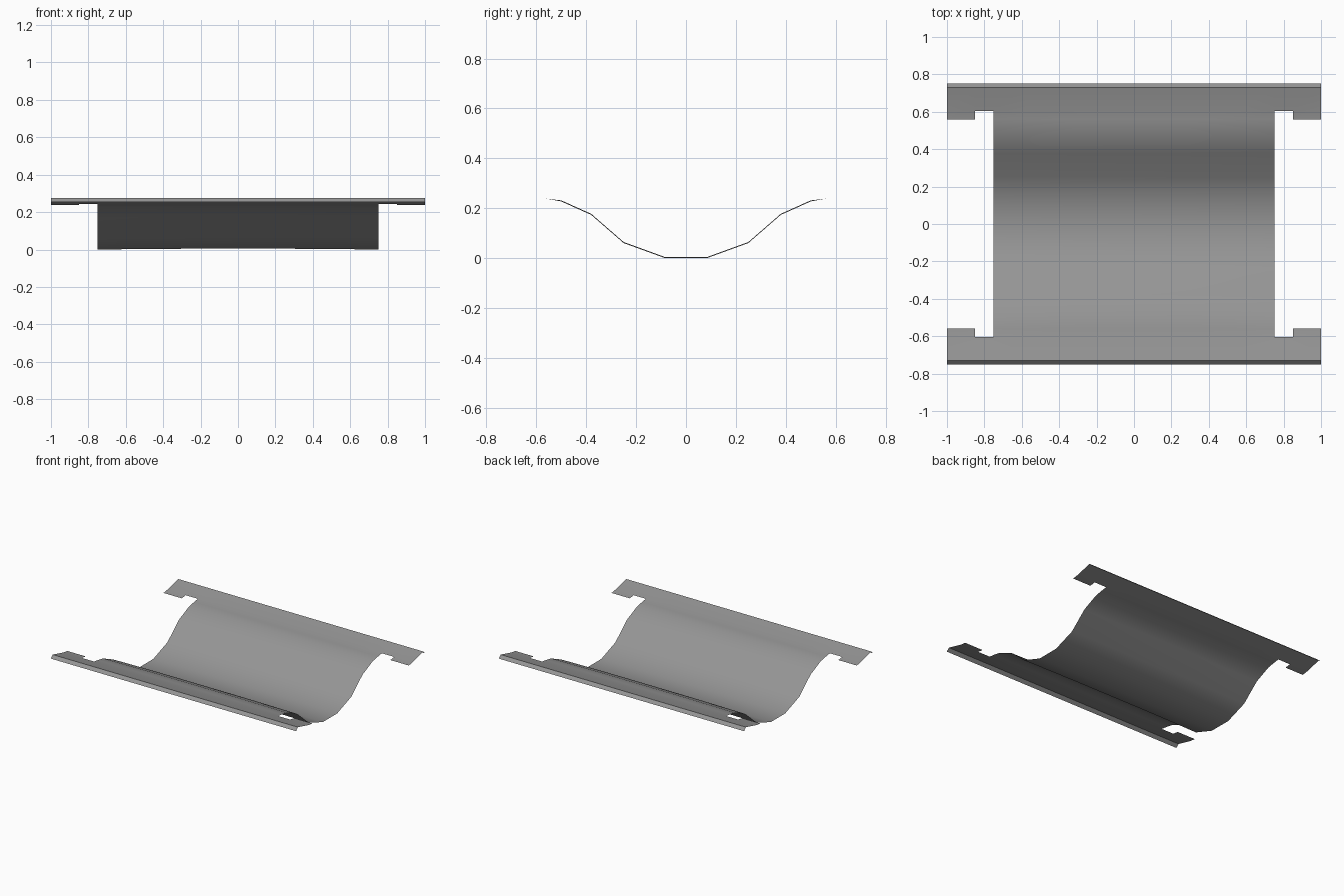
import bpy
import bmesh
import math

cube = bpy.data.objects.get("Cube")
if cube:
    bpy.data.objects.remove(cube, do_unlink=True)

# One plain grey metal
grey = bpy.data.materials.new("grey_metal")
grey.use_nodes = True
COLOUR = (0.3, 0.3, 0.3, 1.0)
grey.diffuse_color = COLOUR
grey.node_tree.nodes["Principled BSDF"].inputs["Base Color"].default_value = COLOUR

# Half of the trough profile (y, z): floor, curved side, flange, folded lip
HALF = [(0.085, 0.0), (0.25, 0.06), (0.38, 0.173), (0.5, 0.227),
        (0.56, 0.238), (0.605, 0.244), (0.73, 0.276), (0.752, 0.255)]
PROFILE = [(-y, z) for y, z in reversed(HALF)] + HALF

BOWL_X, TAB_X, END_X = 0.75, 0.85, 1.0
NOTCH_Y, TAB_Y = 0.605, 0.56
half_x = [0.3, 0.58, BOWL_X, TAB_X, END_X]
COLUMNS = [-x for x in reversed(half_x)] + half_x


def crown(x, y):
    """Slight rise of the sheet towards the middle of the trough."""
    if abs(x) >= BOWL_X or abs(y) >= TAB_Y:
        return 0.0
    return 0.005 * (1 - (x / BOWL_X) ** 2)


def is_sheet(x, y):
    """True where the cut-out pattern leaves material."""
    if abs(x) < BOWL_X:
        return True
    return abs(y) > (NOTCH_Y if abs(x) < TAB_X else TAB_Y)


# Pressed sheet: trough, side flanges, corner tabs and lips in one piece
bm = bmesh.new()
grid = [[bm.verts.new((x, y, z + crown(x, y))) for x in COLUMNS]
        for y, z in PROFILE]
for j in range(len(PROFILE) - 1):
    for i in range(len(COLUMNS) - 1):
        xc = (COLUMNS[i] + COLUMNS[i + 1]) / 2
        yc = (PROFILE[j][0] + PROFILE[j + 1][0]) / 2
        if is_sheet(xc, yc):
            bm.faces.new((grid[j][i], grid[j][i + 1],
                          grid[j + 1][i + 1], grid[j + 1][i]))
bmesh.ops.delete(bm, geom=[v for v in bm.verts if not v.link_faces],
                 context='VERTS')

mesh = bpy.data.meshes.new("trough_panel")
bm.to_mesh(mesh)
bm.free()
mesh.materials.append(grey)
panel = bpy.data.objects.new("trough_panel", mesh)
bpy.context.collection.objects.link(panel)

# Smooth trough, crisp lip folds
bpy.ops.object.select_all(action='DESELECT')
panel.select_set(True)
bpy.context.view_layer.objects.active = panel
bpy.ops.object.shade_smooth_by_angle(angle=math.radians(40))
